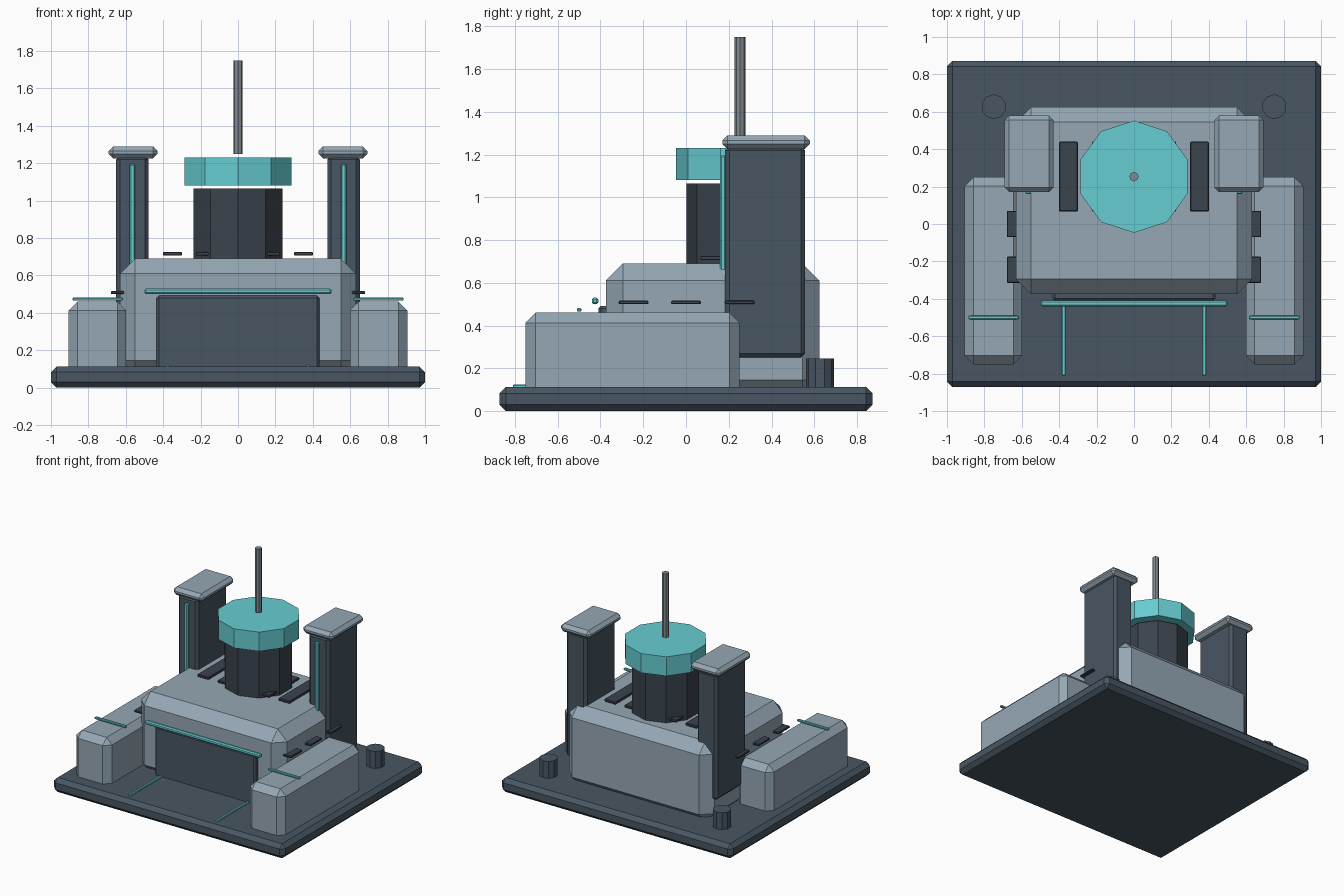
import bpy, bmesh
from mathutils import Matrix

if "Cube" in bpy.data.objects:
    bpy.data.objects.remove(bpy.data.objects["Cube"])


def material(name, rgb):
    m = bpy.data.materials.new(name)
    m.diffuse_color = (*rgb, 1)
    m.use_nodes = True
    m.node_tree.nodes["Principled BSDF"].inputs["Base Color"].default_value = m.diffuse_color
    return m


PALE = material("pale_blue_grey", (0.30, 0.39, 0.46))
SLATE = material("slate", (0.065, 0.093, 0.122))
DARK = material("dark_slate", (0.042, 0.056, 0.074))
TEAL = material("teal", (0.133, 0.61, 0.645))
STEEL = material("steel", (0.223, 0.262, 0.287))


def finish(name, bm, mat):
    bmesh.ops.recalc_face_normals(bm, faces=bm.faces)
    mesh = bpy.data.meshes.new(name)
    bm.to_mesh(mesh)
    bm.free()
    mesh.materials.append(mat)
    bpy.context.collection.objects.link(bpy.data.objects.new(name, mesh))


def box(name, x, y, z, bevel, mat):
    """Chamfered box spanning the (min, max) pairs x, y, z."""
    spans = (x, y, z)
    centre = [(a + b) / 2 for a, b in spans]
    size = [b - a for a, b in spans]
    bm = bmesh.new()
    bmesh.ops.create_cube(bm, size=1, matrix=Matrix.Translation(centre)
                          @ Matrix.Diagonal((*size, 1)))
    if bevel:
        bmesh.ops.bevel(bm, geom=bm.edges[:], offset=bevel, segments=1,
                        affect='EDGES', profile=0.5)
    finish(name, bm, mat)


def pair(name, x, y, z, bevel, mat):
    """Box on the right side and its mirror on the left."""
    box(name + "_right", x, y, z, bevel, mat)
    box(name + "_left", (-x[1], -x[0]), y, z, bevel, mat)


def prism(name, x, y, z, radius, sides, mat):
    """Upright prism with one corner pointing along y."""
    bm = bmesh.new()
    rot = Matrix.Rotation(1.5707963, 4, 'Z')
    bmesh.ops.create_cone(bm, cap_ends=True, segments=sides, radius1=radius,
                          radius2=radius, depth=z[1] - z[0])
    # turn so that a corner lies on the y axis
    first = max(bm.verts, key=lambda v: v.co.y)
    if abs(first.co.x) > 1e-4:
        bmesh.ops.transform(bm, matrix=rot, verts=bm.verts)
    bmesh.ops.translate(bm, vec=(x, y, (z[0] + z[1]) / 2), verts=bm.verts)
    finish(name, bm, mat)


# Base slab and main building
box("base_slab", (-1, 1), (-0.872, 0.872), (0, 0.113), 0.03, SLATE)
box("main_hall", (-0.63, 0.63), (-0.375, 0.625), (0.065, 0.69), 0.08, PALE)

# Front gate with light bar and guide lines on the ground
box("gate", (-0.435, 0.435), (-0.41, -0.36), (0.08, 0.492), 0.012, SLATE)
box("gate_light", (-0.5, 0.5), (-0.44, -0.41), (0.50, 0.53), 0.008, TEAL)
pair("ground_light", (0.366, 0.386), (-0.81, -0.41), (0.105, 0.123), 0.004, TEAL)

# Low side wings with light strips
pair("side_wing", (0.598, 0.905), (-0.75, 0.25), (0.05, 0.46), 0.047, PALE)
pair("wing_light", (0.615, 0.885), (-0.51, -0.49), (0.465, 0.482), 0.004, TEAL)

# Rear towers with caps and light strips
pair("tower", (0.478, 0.652), (0.183, 0.557), (0.25, 1.24), 0.02, SLATE)
pair("tower_cap", (0.43, 0.692), (0.17, 0.58), (1.225, 1.29), 0.025, PALE)
pair("tower_light", (0.55, 0.58), (0.16, 0.186), (0.655, 1.195), 0.007, TEAL)

# Central turret, glowing ring and mast
prism("turret_drum", 0, 0.253, (0.66, 1.065), 0.25, 10, DARK)
prism("turret_ring", 0, 0.253, (1.08, 1.23), 0.30, 10, TEAL)
prism("mast", 0, 0.253, (1.25, 1.75), 0.025, 8, STEEL)

# Roof vents on either side of the turret
for i in (1, 2):
    c = 0.175 * i
    pair(f"roof_vent_{i}", (c - 0.05, c + 0.05), (0.067, 0.44),
         (0.706, 0.726), 0.004, DARK)

# Side fins on the hall walls
for i, c in enumerate((-0.245, 0.0, 0.25)):
    pair(f"side_fin_{i}", (0.60, 0.68), (c - 0.07, c + 0.07),
         (0.50, 0.516), 0.004, DARK)

# Bollards at the rear corners
for side, x in (("right", 0.75), ("left", -0.75)):
    prism("bollard_" + side, x, 0.627, (0.10, 0.245), 0.066, 10, SLATE)
